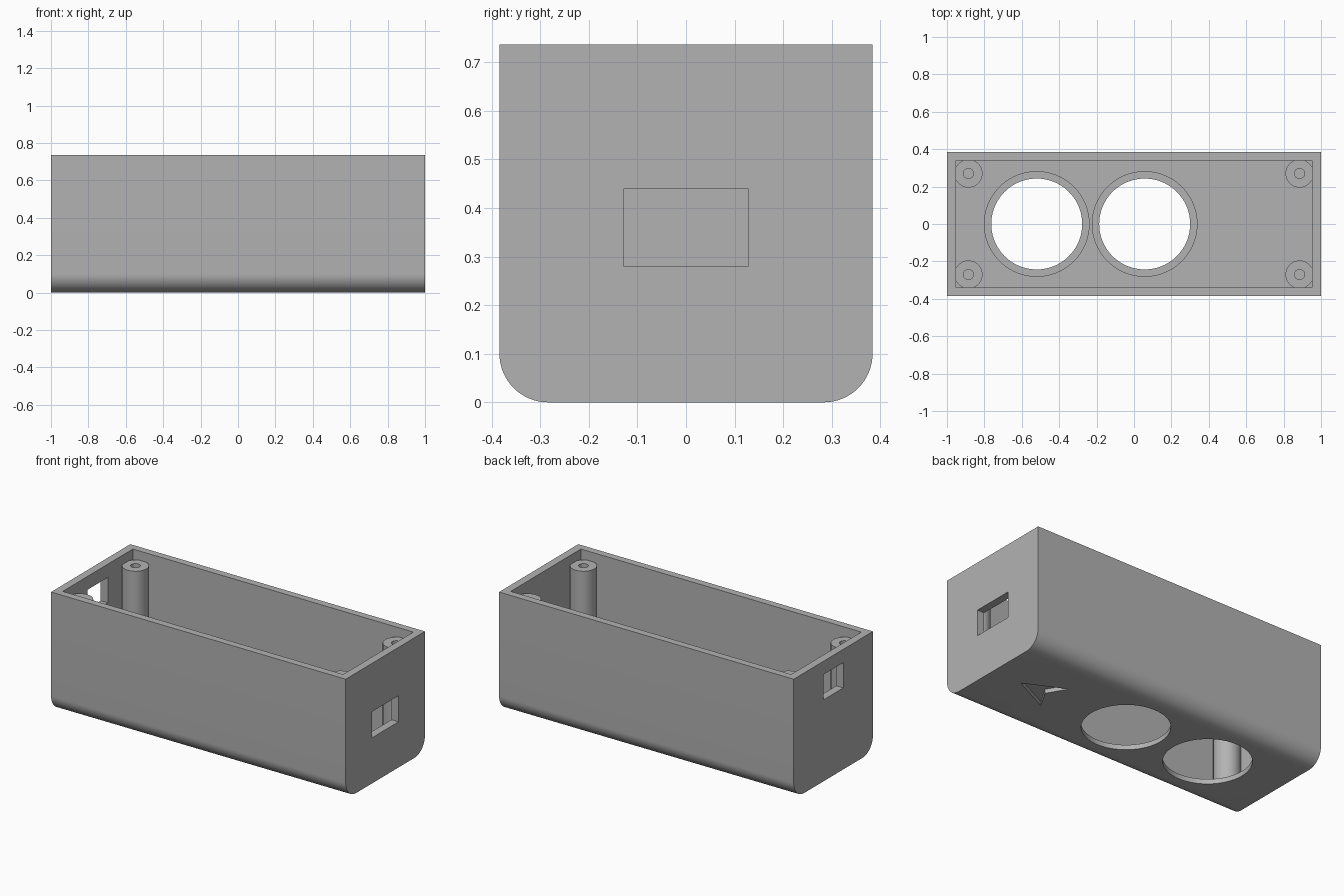
import bpy, bmesh
from math import sin, cos, pi, radians
from mathutils import Vector, Matrix

cube = bpy.data.objects.get("Cube")
if cube:
    bpy.data.objects.remove(cube, do_unlink=True)

L, W, H = 2.0, 0.768, 0.737        # outer size
FLOOR, LEDGE = 0.048, 0.03         # floor and window ledge thickness
CORNER = 0.1                       # radius of the lower long edges

grey = bpy.data.materials.new("grey plastic")
grey.use_nodes = True
colour = (0.45, 0.45, 0.45, 1)
grey.diffuse_color = colour
grey.node_tree.nodes["Principled BSDF"].inputs["Base Color"].default_value = colour


def prism(name, points, direction):
    """Extrude a closed outline of 3D points along a direction."""
    bm = bmesh.new()
    face = bm.faces.new([bm.verts.new(p) for p in points])
    out = bmesh.ops.extrude_face_region(bm, geom=[face])
    verts = [g for g in out["geom"] if isinstance(g, bmesh.types.BMVert)]
    bmesh.ops.translate(bm, verts=verts, vec=Vector(direction))
    bmesh.ops.recalc_face_normals(bm, faces=bm.faces)
    mesh = bpy.data.meshes.new(name)
    bm.to_mesh(mesh)
    bm.free()
    mesh.materials.append(grey)
    obj = bpy.data.objects.new(name, mesh)
    bpy.context.collection.objects.link(obj)
    return obj


def block(name, x0, x1, y0, y1, z0, z1):
    return prism(name, [(x0, y0, z0), (x1, y0, z0), (x1, y1, z0), (x0, y1, z0)],
                 (0, 0, z1 - z0))


def cylinder(name, x, y, radius, z0, z1, sides=64):
    ring = [(x + radius * cos(2 * pi * i / sides),
             y + radius * sin(2 * pi * i / sides), z0) for i in range(sides)]
    return prism(name, ring, (0, 0, z1 - z0))


def cut(obj, cutter):
    """Subtract the cutter, apply, and delete it."""
    cutter.hide_render = True
    bpy.context.view_layer.objects.active = obj
    mod = obj.modifiers.new("cut", 'BOOLEAN')
    mod.operation, mod.solver, mod.object = 'DIFFERENCE', 'EXACT', cutter
    bpy.ops.object.modifier_apply(modifier=mod.name)
    bpy.data.objects.remove(cutter, do_unlink=True)


def smooth(obj):
    bpy.ops.object.select_all(action='DESELECT')
    obj.select_set(True)
    bpy.context.view_layer.objects.active = obj
    bpy.ops.object.shade_smooth_by_angle(angle=radians(30))


# Case body: end profile with rounded lower edges
steps = 16
arc = [(W / 2 - CORNER + CORNER * sin(a), CORNER - CORNER * cos(a))
       for a in (pi / 2 * i / steps for i in range(steps + 1))]
profile = arc + [(W / 2, H), (-W / 2, H)] + [(-y, z) for y, z in reversed(arc)]
case = prism("case", [(-L / 2, y, z) for y, z in profile], (L, 0, 0))

# Open cavity
cut(case, block("cavity", -0.952, 0.952, -0.34, 0.34, FLOOR, 1))

# Round windows in the floor, each with a stepped seat
for x in (-0.52, 0.057):
    cut(case, cylinder("window_hole", x, 0, 0.243, -0.1, 0.2, 96))
    cut(case, cylinder("window_seat", x, 0, 0.28, LEDGE, 0.2, 96))

# Connector slots in the end walls
cut(case, block("right_end_slot", 0.9, 1.1, -0.128, 0.128, 0.28, 0.44))
cut(case, block("left_end_slot", -1.1, -0.9, -0.097, 0.097, 0.50, 0.655))

# Engraved direction arrow under the floor
arrow = [(0.8, 0), (0.56, 0.117), (0.63, 0), (0.56, -0.117)]
cut(case, prism("arrow", [(x, y, -0.05) for x, y in arrow], (0, 0, 0.075)))
smooth(case)

# Screw posts in the corners
for x_name, sx in (("left", 1), ("right", -1)):
    for y_name, sy in (("front", -1), ("back", 1)):
        x, y = 0.885 * sx, 0.27 * sy
        post = cylinder(f"{y_name}_{x_name}_screw_post", x, y, 0.075, FLOOR - 0.005, 0.68)
        cut(post, cylinder("screw_hole", x, y, 0.027, 0.2, 0.8, 32))
        smooth(post)
